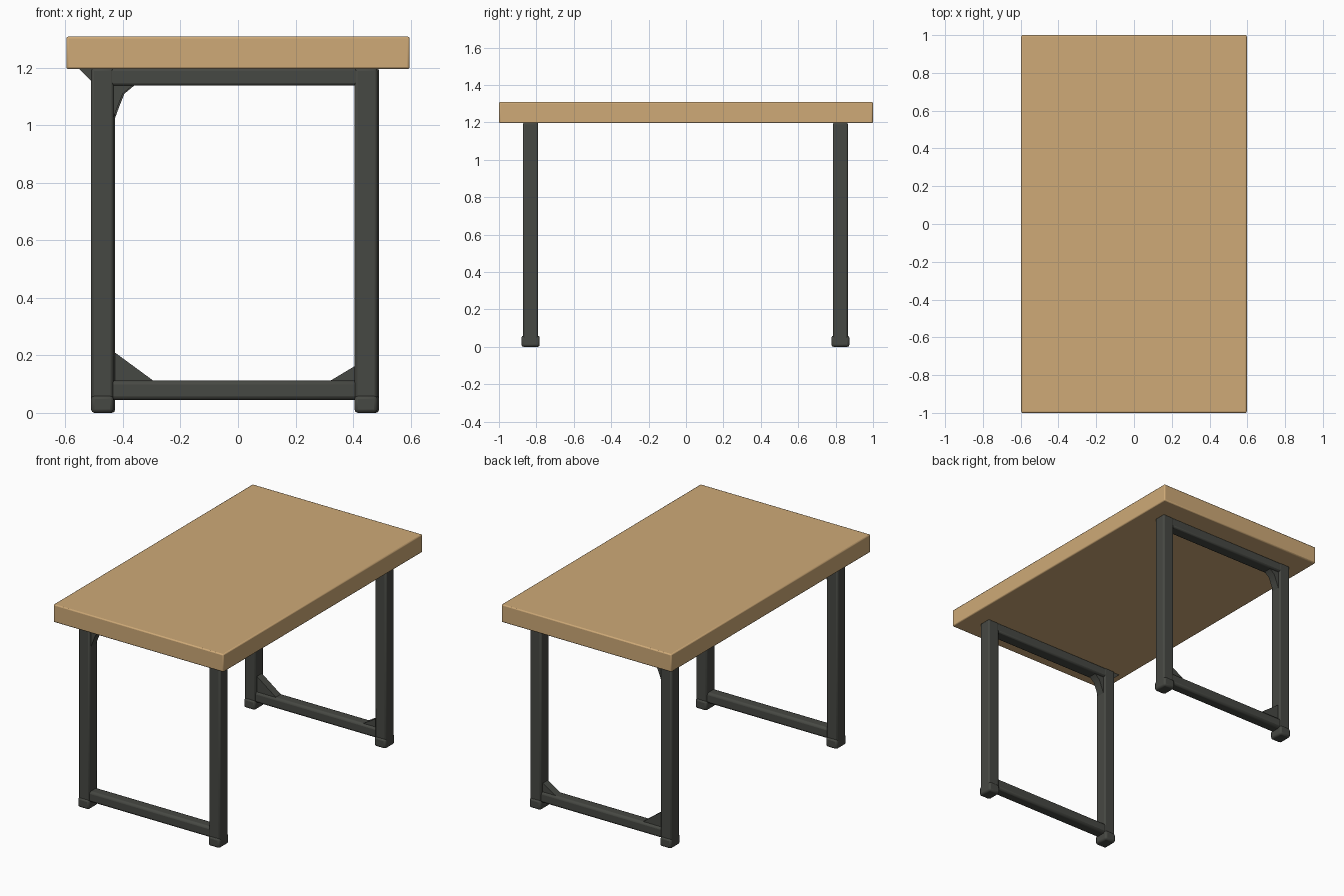
import bpy, bmesh
from mathutils import Vector

if "Cube" in bpy.data.objects:
    bpy.data.objects.remove(bpy.data.objects["Cube"])


def material(name, colour):
    m = bpy.data.materials.new(name)
    m.diffuse_color = (*colour, 1)
    m.use_nodes = True
    m.node_tree.nodes["Principled BSDF"].inputs["Base Color"].default_value = m.diffuse_color
    return m


WOOD = material("light wood", (0.62, 0.40, 0.185))
METAL = material("dark grey metal", (0.062, 0.065, 0.056))


def finish(name, bm, mat, bevel=0.0, segments=2):
    bmesh.ops.recalc_face_normals(bm, faces=bm.faces)
    mesh = bpy.data.meshes.new(name)
    bm.to_mesh(mesh)
    bm.free()
    ob = bpy.data.objects.new(name, mesh)
    bpy.context.collection.objects.link(ob)
    mesh.materials.append(mat)
    if bevel:
        b = ob.modifiers.new("soft edges", 'BEVEL')
        b.width, b.segments = bevel, segments
    bpy.ops.object.select_all(action='DESELECT')
    ob.select_set(True)
    bpy.context.view_layer.objects.active = ob
    bpy.ops.object.shade_smooth_by_angle()
    return ob


def box(name, x, y, z, mat, bevel=0.0, segments=2):
    bm = bmesh.new()
    bmesh.ops.create_cube(bm, size=1)
    for v in bm.verts:
        v.co = Vector([r[0] + (c + 0.5) * (r[1] - r[0]) for r, c in zip((x, y, z), v.co)])
    return finish(name, bm, mat, bevel, segments)


def plate(name, points, y, mat):
    """Outline in x and z, extruded between two y values."""
    bm = bmesh.new()
    face = bm.faces.new([bm.verts.new((px, y[0], pz)) for px, pz in points])
    ext = bmesh.ops.extrude_face_region(bm, geom=[face])
    moved = [g for g in ext["geom"] if isinstance(g, bmesh.types.BMVert)]
    bmesh.ops.translate(bm, verts=moved, vec=(0, y[1] - y[0], 0))
    return finish(name, bm, mat)


# Thick table top
box("table_top", (-0.597, 0.597), (-1, 1), (1.196, 1.309), WOOD, 0.007)

# Two rectangular leg frames
for label, y0, y1, dx in (("front", -0.872, -0.79, 0.0), ("back", 0.785, 0.866, 0.006)):
    left, right = (-0.511 + dx, -0.433 + dx), (0.405 + dx, 0.485 + dx)
    for side, (a, b) in (("left", left), ("right", right)):
        box(f"{label}_{side}_leg", (a, b), (y0, y1), (0.02, 1.2), METAL, 0.01)
        box(f"{label}_{side}_foot", (a, b), (y0 - 0.008, y1 + 0.008), (0.0, 0.06), METAL, 0.012)
    span = (left[1] - 0.02, right[0] + 0.02)
    box(f"{label}_bottom_rail", span, (y0 + 0.004, y1 - 0.004), (0.045, 0.112), METAL, 0.014)
    box(f"{label}_top_rail", span, (y0 + 0.002, y1 - 0.002), (1.138, 1.2), METAL, 0.01)
    # Rounded bracket under the top rail, left corner
    x = left[1] - 0.01
    plate(f"{label}_top_bracket", [(x, 1.0), (x + 0.022, 1.06), (x + 0.042, 1.11),
                                   (x + 0.08, 1.142), (x, 1.15)], (y0 + 0.015, y1 - 0.015), METAL)

# Flared joint at the top of the front left leg
plate("front_left_flare", [(-0.505, 1.15), (-0.505, 1.2), (-0.555, 1.198)], (-0.865, -0.8), METAL)

# Triangular braces on the back bottom rail
plate("back_left_brace", [(-0.435, 0.105), (-0.285, 0.105), (-0.435, 0.215)], (0.8, 0.85), METAL)
plate("back_right_brace", [(0.415, 0.105), (0.31, 0.105), (0.415, 0.168)], (0.8, 0.85), METAL)
